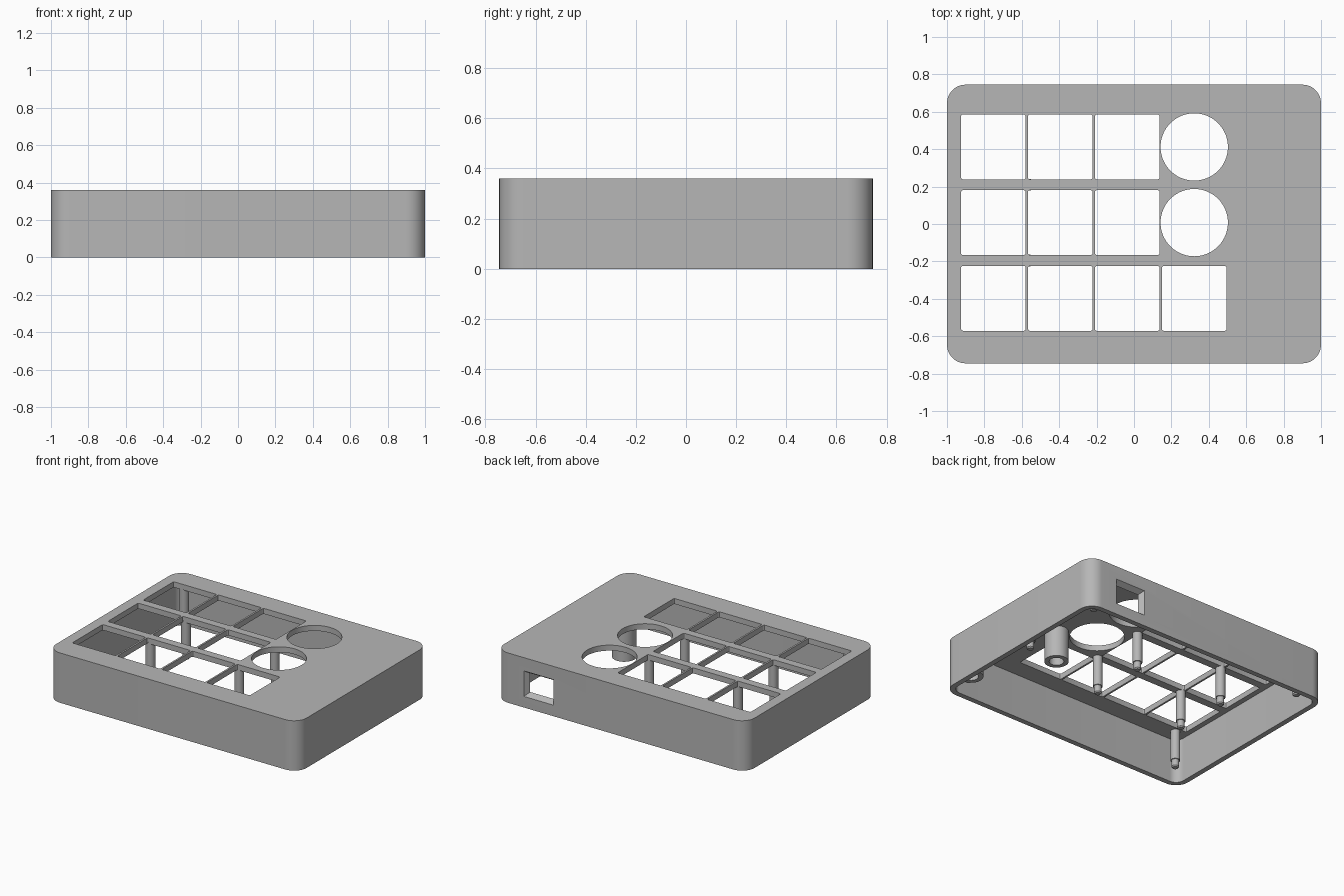
import bpy, bmesh, math

if "Cube" in bpy.data.objects:
    bpy.data.objects.remove(bpy.data.objects["Cube"])

H, WALL, DECK = 0.36, 0.0375, 0.32   # height, wall thickness, underside of deck
X, Y, R = 1.0, 0.745, 0.1            # half sizes and corner radius

grey = bpy.data.materials.new("plain grey")
grey.diffuse_color = (0.47, 0.47, 0.47, 1)
grey.use_nodes = True
grey.node_tree.nodes["Principled BSDF"].inputs["Base Color"].default_value = grey.diffuse_color


def rounded_rect(cx, cy, hx, hy, r, steps):
    pts = []
    for k, (sx, sy) in enumerate([(1, 1), (-1, 1), (-1, -1), (1, -1)]):
        for i in range(steps + 1):
            a = math.pi / 2 * (k + i / steps)
            pts.append((cx + sx * (hx - r) + r * math.cos(a),
                        cy + sy * (hy - r) + r * math.sin(a)))
    return pts


def circle(cx, cy, r, n=48):
    return [(cx + r * math.cos(2 * math.pi * i / n),
             cy + r * math.sin(2 * math.pi * i / n)) for i in range(n)]


def loft(bm, loops, closed=False):
    """Skin a series of equal loops; cap the ends, or join last to first."""
    rings = [[bm.verts.new(p) for p in loop] for loop in loops]
    n = len(rings[0])
    pairs = list(zip(rings, rings[1:]))
    if closed:
        pairs.append((rings[-1], rings[0]))
    else:
        bm.faces.new(rings[0][::-1])
        bm.faces.new(rings[-1])
    for a, b in pairs:
        for i in range(n):
            j = (i + 1) % n
            bm.faces.new((a[i], a[j], b[j], b[i]))


def prism(bm, pts, z0, z1):
    loft(bm, [[(x, y, z) for x, y in pts] for z in (z0, z1)])


def make(name, bm):
    bmesh.ops.recalc_face_normals(bm, faces=bm.faces)
    me = bpy.data.meshes.new(name)
    bm.to_mesh(me)
    bm.free()
    me.materials.append(grey)
    ob = bpy.data.objects.new(name, me)
    bpy.context.collection.objects.link(ob)
    return ob


def smooth(ob):
    bpy.ops.object.select_all(action='DESELECT')
    ob.select_set(True)
    bpy.context.view_layer.objects.active = ob
    bpy.ops.object.shade_smooth_by_angle(angle=math.radians(30))


# Case body
bm = bmesh.new()
prism(bm, rounded_rect(0, 0, X, Y, R, 12), 0, H)
case = make("case", bm)

# Hollow inside, open at the bottom
bm = bmesh.new()
prism(bm, rounded_rect(0, 0, X - WALL, Y - WALL, R - WALL, 12), -0.1, DECK)
cutters = [make("cavity_cutter", bm)]

# Deck openings: a grid of square holes with two round ones at the right
bm = bmesh.new()
for row, cy in enumerate((0.412, 0.0075, -0.3975)):
    for col in range(4):
        cx = -0.752 + 0.358 * col
        if col == 3 and row < 2:
            pts = circle(cx, cy, 0.18, 64)
        else:
            pts = rounded_rect(cx, cy, 0.1725, 0.1735, 0.01, 3)
        prism(bm, pts, DECK - 0.05, H + 0.05)
cutters.append(make("deck_hole_cutter", bm))

# Flared cable port in the back wall
bm = bmesh.new()
loops = []
for y, grow in ((Y - WALL - 0.03, -0.024), (Y - WALL, -0.024), (Y, 0), (Y + 0.02, 0.013)):
    hx, hz = 0.118 + grow, 0.092 + grow
    loops.append([(0.655 + sx * hx, y, 0.172 + sz * hz)
                  for sx, sz in ((-1, -1), (1, -1), (1, 1), (-1, 1))])
loft(bm, loops)
cutters.append(make("port_cutter", bm))

for c in cutters:
    mod = case.modifiers.new(c.name, 'BOOLEAN')
    mod.operation, mod.solver, mod.object = 'DIFFERENCE', 'EXACT', c
bpy.context.view_layer.update()
bpy.context.view_layer.objects.active = case
for mod in list(case.modifiers):
    bpy.ops.object.modifier_apply(modifier=mod.name)
for c in cutters:
    bpy.data.objects.remove(c)
smooth(case)

# Support posts with a thinner locating pin at the tip
posts = [(x, y) for x in (-0.562, 0.147) for y in (0.21, -0.195)]
posts += [(-0.865, -0.61), (-0.865, 0.622), (0.865, 0.622), (0.86, -0.03)]
for x, y in posts:
    bm = bmesh.new()
    loft(bm, [[(px, py, z) for px, py in circle(x, y, r, 24)]
              for r, z in ((0.019, 0.045), (0.025, 0.053), (0.025, 0.1),
                           (0.032, 0.1), (0.032, DECK + 0.01))])
    smooth(make("support_post", bm))

# Hollow screw bosses
for x, y in ((0.57, -0.11), (0.87, -0.62)):
    bm = bmesh.new()
    loft(bm, [[(px, py, z) for px, py in circle(x, y, r, 40)]
              for r, z in ((0.08, DECK + 0.01), (0.08, 0.095),
                           (0.048, 0.095), (0.048, DECK + 0.01))], closed=True)
    smooth(make("screw_boss", bm))
